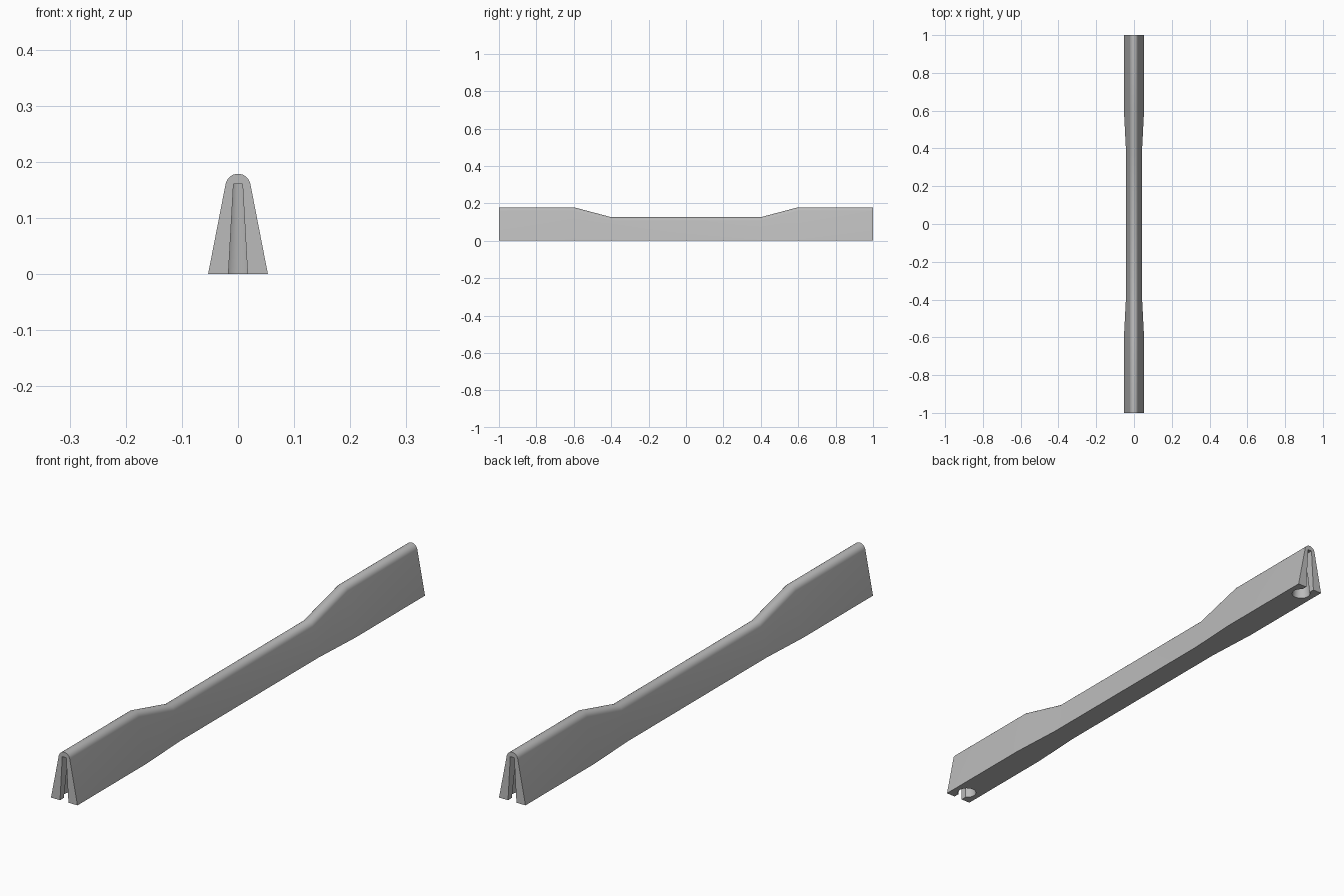
import bpy, bmesh, math

cube = bpy.data.objects.get("Cube")
if cube:
    bpy.data.objects.remove(cube)

grey = bpy.data.materials.new("concrete grey")
grey.use_nodes = True
colour = (0.5, 0.5, 0.5, 1)
grey.diffuse_color = colour
grey.node_tree.nodes["Principled BSDF"].inputs["Base Color"].default_value = colour

RADIUS, SLOPE, ARC_STEPS = 0.0225, math.radians(11), 16


def section(height):
    """Leaning sides below a round crown, as (x, z) points."""
    centre = height - RADIUS
    arc = []
    for i in range(ARC_STEPS + 1):
        a = SLOPE + (math.pi - 2 * SLOPE) * i / ARC_STEPS
        arc.append((RADIUS * math.cos(a), centre + RADIUS * math.sin(a)))
    foot = arc[0][0] + arc[0][1] * math.tan(SLOPE)
    return [(foot, 0)] + arc + [(-foot, 0)]


def loft(name, rings):
    """Closed solid through rings of 3D points."""
    bm = bmesh.new()
    loops = [[bm.verts.new(p) for p in ring] for ring in rings]
    for a, b in zip(loops, loops[1:]):
        for i in range(len(a)):
            j = (i + 1) % len(a)
            bm.faces.new((a[i], a[j], b[j], b[i]))
    bm.faces.new(loops[0])
    bm.faces.new(loops[-1])
    bmesh.ops.recalc_face_normals(bm, faces=bm.faces)
    mesh = bpy.data.meshes.new(name)
    bm.to_mesh(mesh)
    bm.free()
    obj = bpy.data.objects.new(name, mesh)
    bpy.context.collection.objects.link(obj)
    mesh.materials.append(grey)
    return obj


# Barrier body: tall ends, lower middle
stations = [(-1, 0.179), (-0.6, 0.179), (-0.4, 0.126),
            (0.4, 0.126), (0.6, 0.179), (1, 0.179)]
body = loft("barrier_body", [[(x, y, z) for x, z in section(h)] for y, h in stations])

# Tapered slot and socket in each end
LOW, HIGH = -0.01, 0.161
cutters = []
for side, end in (("front", -1), ("back", 1)):
    slot = loft(side + "_slot_cutter", [
        [(-w, end * 1.02, z), (w, end * 1.02, z), (w, end * 0.95, z), (-w, end * 0.95, z)]
        for z, w in ((LOW, 0.0176), (HIGH, 0.008))])
    socket = loft(side + "_socket_cutter", [
        [(r * math.cos(math.tau * i / 32), end * 0.95 + r * math.sin(math.tau * i / 32), z)
         for i in range(32)]
        for z, r in ((LOW, 0.034), (HIGH, 0.016))])
    cutters += [slot, socket]

for cutter in cutters:
    cut = body.modifiers.new(cutter.name, 'BOOLEAN')
    cut.operation = 'DIFFERENCE'
    cut.solver = 'EXACT'
    cut.object = cutter

# Apply the cuts, then shade the crown smooth
bpy.context.view_layer.objects.active = body
for obj in bpy.context.selected_objects:
    obj.select_set(False)
body.select_set(True)
for cutter in cutters:
    bpy.ops.object.modifier_apply(modifier=cutter.name)
for cutter in cutters:
    bpy.data.objects.remove(cutter)
bpy.ops.object.shade_smooth_by_angle(angle=math.radians(30))
